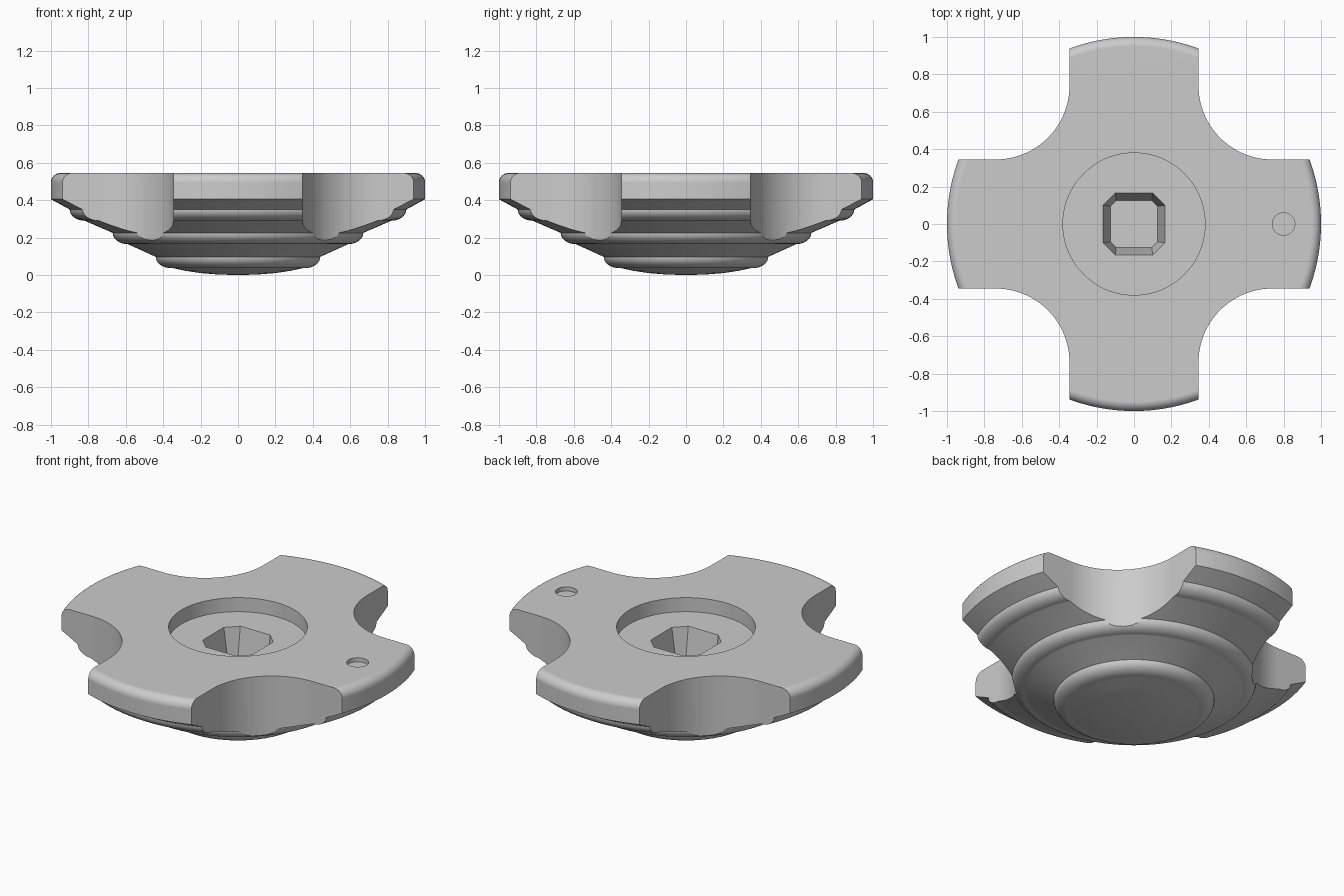
import bpy, bmesh
from math import sin, cos, pi, radians
from mathutils import Matrix

cube = bpy.data.objects.get("Cube")
if cube:
    bpy.data.objects.remove(cube, do_unlink=True)

grey = bpy.data.materials.new("plain grey")
grey.use_nodes = True
colour = (0.6, 0.6, 0.6, 1)
grey.diffuse_color = colour
grey.node_tree.nodes["Principled BSDF"].inputs["Base Color"].default_value = colour


def finish(name, bm):
    bmesh.ops.recalc_face_normals(bm, faces=bm.faces)
    mesh = bpy.data.meshes.new(name)
    bm.to_mesh(mesh)
    bm.free()
    mesh.materials.append(grey)
    obj = bpy.data.objects.new(name, mesh)
    bpy.context.collection.objects.link(obj)
    return obj


def arc(cx, cy, rx, ry, start, end, steps):
    """Points along an elliptical arc, angles in degrees."""
    angles = [radians(start + (end - start) * i / steps) for i in range(steps + 1)]
    return [(cx + rx * cos(a), cy + ry * sin(a)) for a in angles]


def loft(name, lower, upper, z0, z1):
    """Closed solid between two outlines with the same number of points."""
    bm = bmesh.new()
    a = [bm.verts.new((x, y, z0)) for x, y in lower]
    b = [bm.verts.new((x, y, z1)) for x, y in upper]
    bm.faces.new(a)
    bm.faces.new(b)
    for i in range(len(a)):
        j = (i + 1) % len(a)
        bm.faces.new((a[i], a[j], b[j], b[i]))
    return finish(name, bm)


def octagon(half, chamfer):
    s = half - chamfer
    return [(half, -s), (half, s), (s, half), (-s, half),
            (-half, s), (-half, -s), (-s, -half), (s, -half)]


# Turned body: domed base, three stepped beads, rounded rim and top recess
TOP, FLOOR = 0.545, 0.46
profile = [(0, 0), (0.1, 0.002), (0.2, 0.01), (0.28, 0.022), (0.35, 0.037)]
for radius, z in ((0.44, 0.037), (0.67, 0.165), (0.9, 0.29)):
    profile += arc(radius - 0.08, z + 0.06, 0.08, 0.06, -90, 0, 8)
profile += [(1, 0.405)]
profile += arc(0.95, TOP - 0.05, 0.05, 0.05, 0, 90, 8)
profile += [(0.38, TOP), (0.38, FLOOR), (0, FLOOR)]

bm = bmesh.new()
verts = [bm.verts.new((r, 0, z)) for r, z in profile]
edges = [bm.edges.new(pair) for pair in zip(verts, verts[1:])]
bmesh.ops.spin(bm, geom=verts + edges, cent=(0, 0, 0), axis=(0, 0, 1),
               angle=2 * pi, steps=128, use_merge=False)
bmesh.ops.remove_doubles(bm, verts=bm.verts, dist=0.0002)
body = finish("knob_body", bm)

# Four rounded corner cutters that leave a cross of arms
cutters = []
corner = arc(0.74, 0.74, 0.395, 0.395, 180, 270, 24)
corner += [(1.3, 0.345), (1.3, 1.3), (0.345, 1.3)]
for i in range(4):
    cutter = loft("corner_cutter", corner, corner, -0.2, 0.8)
    cutter.data.transform(Matrix.Rotation(i * pi / 2, 4, "Z"))
    cutters.append(cutter)

# Tapered square socket in the recess, and the marker dimple on one arm
cutters.append(loft("socket_cutter", octagon(0.125, 0.03), octagon(0.165, 0.065),
                    FLOOR - 0.25, FLOOR + 0.001))
dimple = arc(0.8, 0, 0.06, 0.06, 0, 360, 32)[:-1]
cutters.append(loft("dimple_cutter", dimple, dimple, TOP - 0.025, TOP + 0.1))

bpy.context.view_layer.objects.active = body
body.select_set(True)
for cutter in cutters:
    cutter.hide_render = True
    cut = body.modifiers.new("cut", "BOOLEAN")
    cut.operation = "DIFFERENCE"
    cut.solver = "EXACT"
    cut.object = cutter
    bpy.ops.object.modifier_apply(modifier=cut.name)
    bpy.data.objects.remove(cutter, do_unlink=True)

# Smooth turned surfaces with crisp edges
bpy.ops.object.select_all(action="DESELECT")
body.select_set(True)
bpy.ops.object.shade_smooth_by_angle(angle=radians(28))
weighted = body.modifiers.new("flat normals", "WEIGHTED_NORMAL")
weighted.keep_sharp = True
